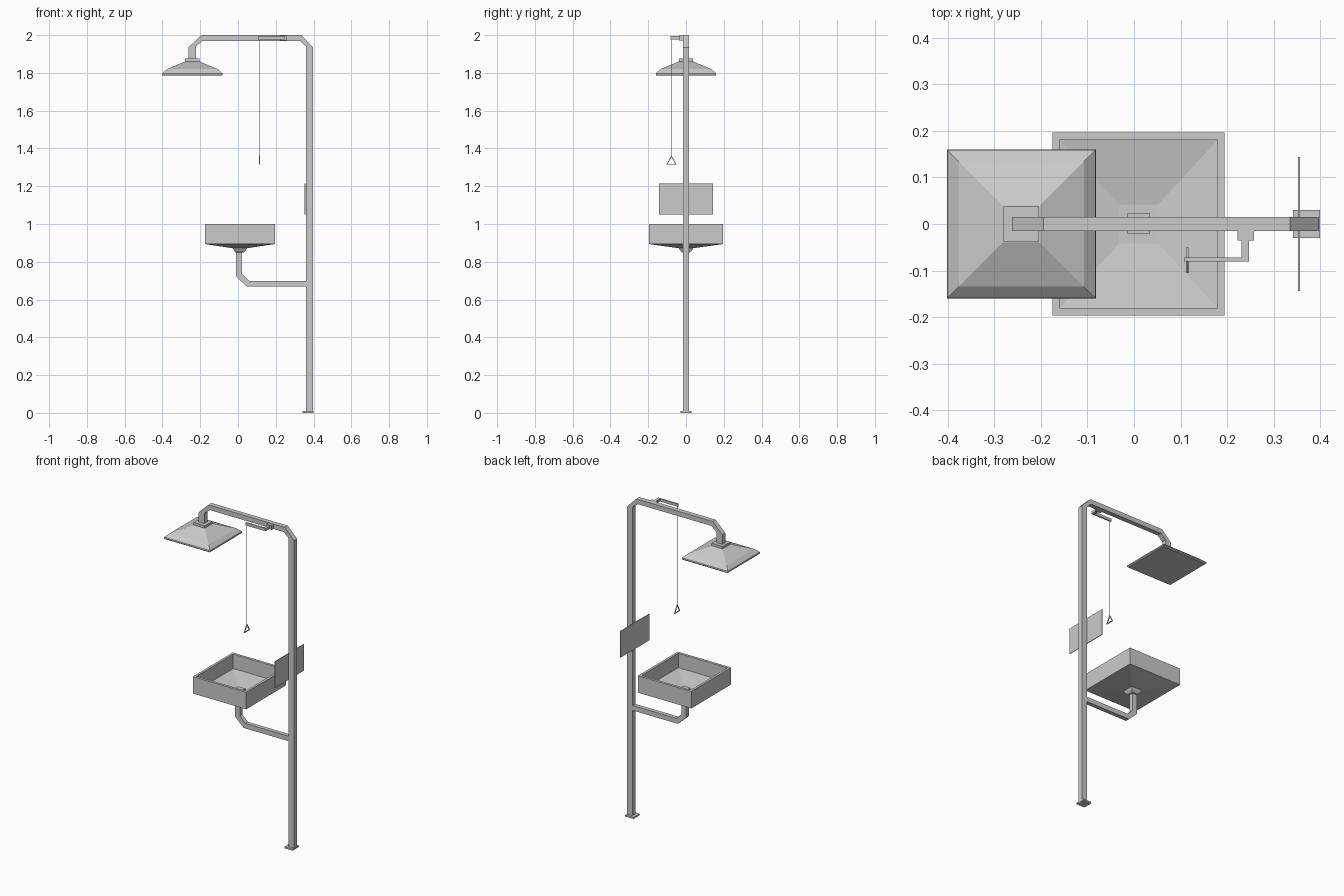
import bpy
import bmesh

cube = bpy.data.objects.get("Cube")
if cube:
    bpy.data.objects.remove(cube, do_unlink=True)

metal = bpy.data.materials.new("light grey metal")
metal.use_nodes = True
GREY = (0.6, 0.6, 0.6, 1)
metal.diffuse_color = GREY
metal.node_tree.nodes["Principled BSDF"].inputs["Base Color"].default_value = GREY


def finish(name, bm):
    bmesh.ops.recalc_face_normals(bm, faces=bm.faces)
    mesh = bpy.data.meshes.new(name)
    bm.to_mesh(mesh)
    bm.free()
    mesh.materials.append(metal)
    obj = bpy.data.objects.new(name, mesh)
    bpy.context.collection.objects.link(obj)
    return obj


def loft(name, cx, cy, rings):
    """Skin a stack of rectangles given as (half x, half y, z), capped at both ends."""
    bm = bmesh.new()
    loops = [[bm.verts.new((cx + sx * hx, cy + sy * hy, z))
              for sx, sy in ((-1, -1), (1, -1), (1, 1), (-1, 1))]
             for hx, hy, z in rings]
    for a, b in zip(loops, loops[1:]):
        for i in range(4):
            j = (i + 1) % 4
            bm.faces.new((a[i], a[j], b[j], b[i]))
    bm.faces.new(loops[0])
    bm.faces.new(loops[-1])
    return finish(name, bm)


def box(name, x, y, z):
    hx, hy = (x[1] - x[0]) / 2, (y[1] - y[0]) / 2
    return loft(name, sum(x) / 2, sum(y) / 2, [(hx, hy, z[0]), (hx, hy, z[1])])


def tube(name, outer, inner, half):
    """Square tube bent in the xz plane, from matching outer and inner edge points."""
    bm = bmesh.new()
    rows = [[bm.verts.new((p[0], y, p[1]))
             for p, y in ((o, -half), (o, half), (i, half), (i, -half))]
            for o, i in zip(outer, inner)]
    for a, b in zip(rows, rows[1:]):
        for k in range(4):
            n = (k + 1) % 4
            bm.faces.new((a[k], a[n], b[n], b[k]))
    bm.faces.new(rows[0])
    bm.faces.new(rows[-1])
    return finish(name, bm)


# Post, overhead arm and foot
tube("post_and_arm",
     [(0.398, 0), (0.398, 1.935), (0.335, 2), (-0.195, 2), (-0.262, 1.935), (-0.262, 1.87)],
     [(0.36, 0), (0.36, 1.94), (0.328, 1.97), (-0.187, 1.97), (-0.222, 1.94), (-0.222, 1.87)],
     0.015)
box("foot_plate", (0.342, 0.4), (-0.03, 0.03), (0, 0.01))

# Shower head with its collar
loft("shower_head", -0.242, 0,
     [(0.155, 0.155, 1.785), (0.16, 0.16, 1.79), (0.159, 0.159, 1.798),
      (0.134, 0.134, 1.82), (0.04, 0.04, 1.86)])
box("shower_collar", (-0.28, -0.204), (-0.038, 0.038), (1.858, 1.875))

# Basin: underside, walls, rim and sloping floor in one skin
loft("basin", 0.01, 0,
     [(0.04, 0.04, 0.872), (0.185, 0.197, 0.894), (0.185, 0.197, 1),
      (0.17, 0.181, 1), (0.17, 0.181, 0.91), (0.042, 0.042, 0.887)])
loft("basin_collar", 0.01, 0,
     [(0.02, 0.02, 0.848), (0.03, 0.03, 0.858), (0.04, 0.04, 0.875)])
box("drain", (-0.014, 0.034), (-0.022, 0.024), (0.88, 0.897))
tube("drain_pipe",
     [(-0.01, 0.86), (-0.01, 0.722), (0.048, 0.668), (0.37, 0.668)],
     [(0.022, 0.86), (0.022, 0.735), (0.058, 0.699), (0.37, 0.699)], 0.013)

# Sign panel
box("sign_panel", (0.353, 0.357), (-0.144, 0.144), (1.05, 1.215))

# Pull lever, rod and triangular handle
box("lever_mount", (0.222, 0.258), (-0.036, -0.014), (1.972, 1.998))
box("lever_elbow", (0.231, 0.247), (-0.081, -0.034), (1.978, 1.995))
box("lever_arm", (0.107, 0.235), (-0.081, -0.072), (1.978, 1.995))
box("pull_rod", (0.1135, 0.1165), (-0.0785, -0.0755), (1.352, 1.98))

bm = bmesh.new()
layers = []
for x in (0.1125, 0.1175):
    for triangle in (((-0.105, 1.314), (-0.049, 1.314), (-0.077, 1.362)),
                     ((-0.098, 1.318), (-0.056, 1.318), (-0.077, 1.354))):
        layers.append([bm.verts.new((x, y, z)) for y, z in triangle])
for a, b in ((0, 1), (1, 3), (3, 2), (2, 0)):
    for i in range(3):
        j = (i + 1) % 3
        bm.faces.new((layers[a][i], layers[a][j], layers[b][j], layers[b][i]))
finish("pull_handle", bm)
